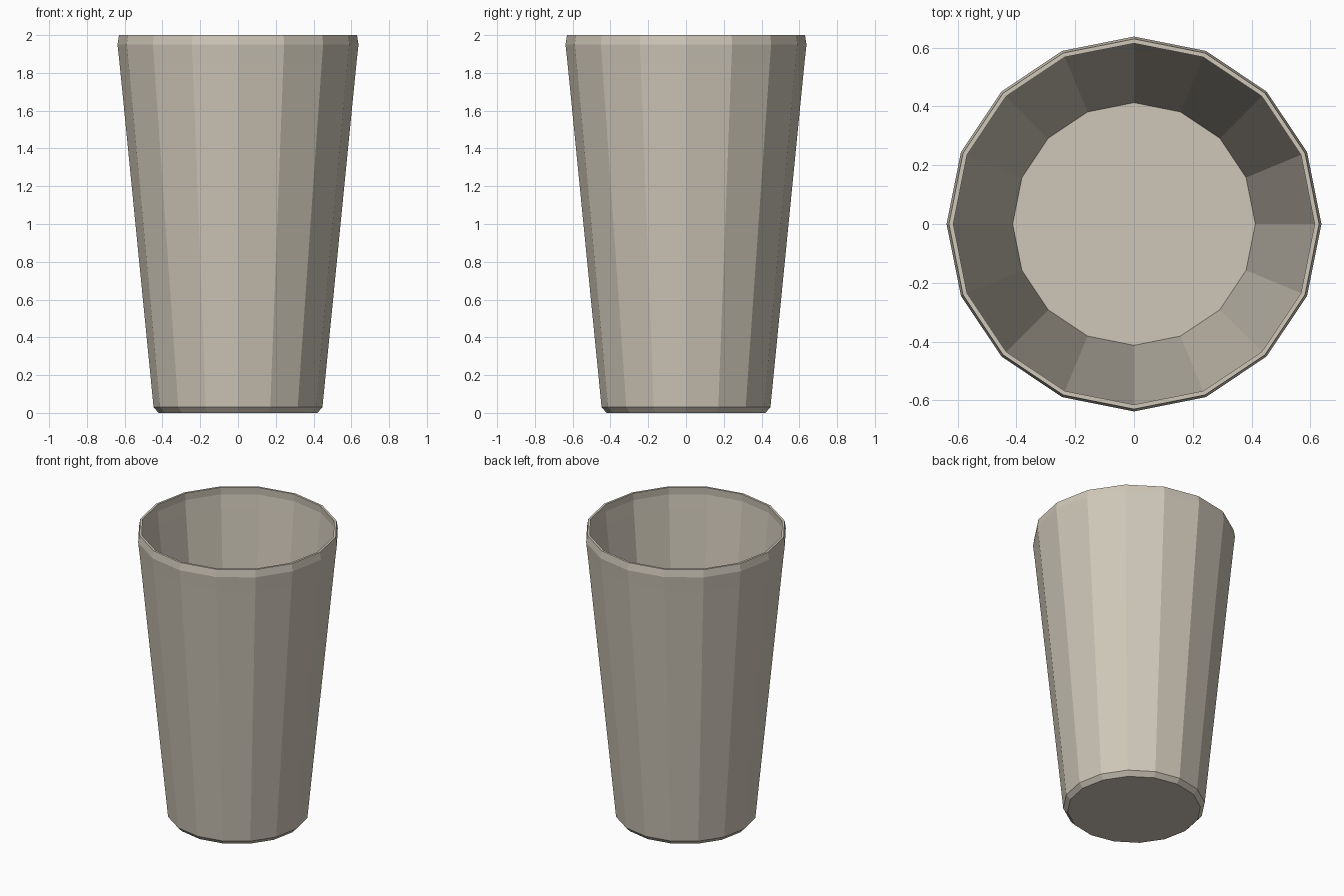
import bpy, bmesh, math

if "Cube" in bpy.data.objects:
    bpy.data.objects.remove(bpy.data.objects["Cube"])

SIDES = 16
# (radius, height) from underside centre, up the outside, over the rim, down the inside
PROFILE = [(0.42, 0.0), (0.447, 0.03), (0.627, 1.85), (0.638, 1.95), (0.63, 2.0),
           (0.615, 2.0), (0.618, 1.95), (0.607, 1.85), (0.413, 0.035)]

mat = bpy.data.materials.new("warm_beige")
mat.diffuse_color = (0.62, 0.57, 0.48, 1.0)
mat.use_nodes = True
mat.node_tree.nodes["Principled BSDF"].inputs["Base Color"].default_value = mat.diffuse_color

# tumbler body: faceted revolved profile, closed by two flat discs
bm = bmesh.new()
rings = []
for r, z in PROFILE:
    rings.append([bm.verts.new((r * math.cos(2 * math.pi * i / SIDES),
                                r * math.sin(2 * math.pi * i / SIDES), z))
                  for i in range(SIDES)])
for a, b in zip(rings, rings[1:]):
    for i in range(SIDES):
        j = (i + 1) % SIDES
        bm.faces.new((a[i], a[j], b[j], b[i]))
bm.faces.new(rings[0][::-1])   # underside
bm.faces.new(rings[-1])        # inner floor
bmesh.ops.recalc_face_normals(bm, faces=bm.faces[:])

mesh = bpy.data.meshes.new("tumbler_cup")
bm.to_mesh(mesh)
bm.free()
mesh.materials.append(mat)
cup = bpy.data.objects.new("tumbler_cup", mesh)
bpy.context.collection.objects.link(cup)
